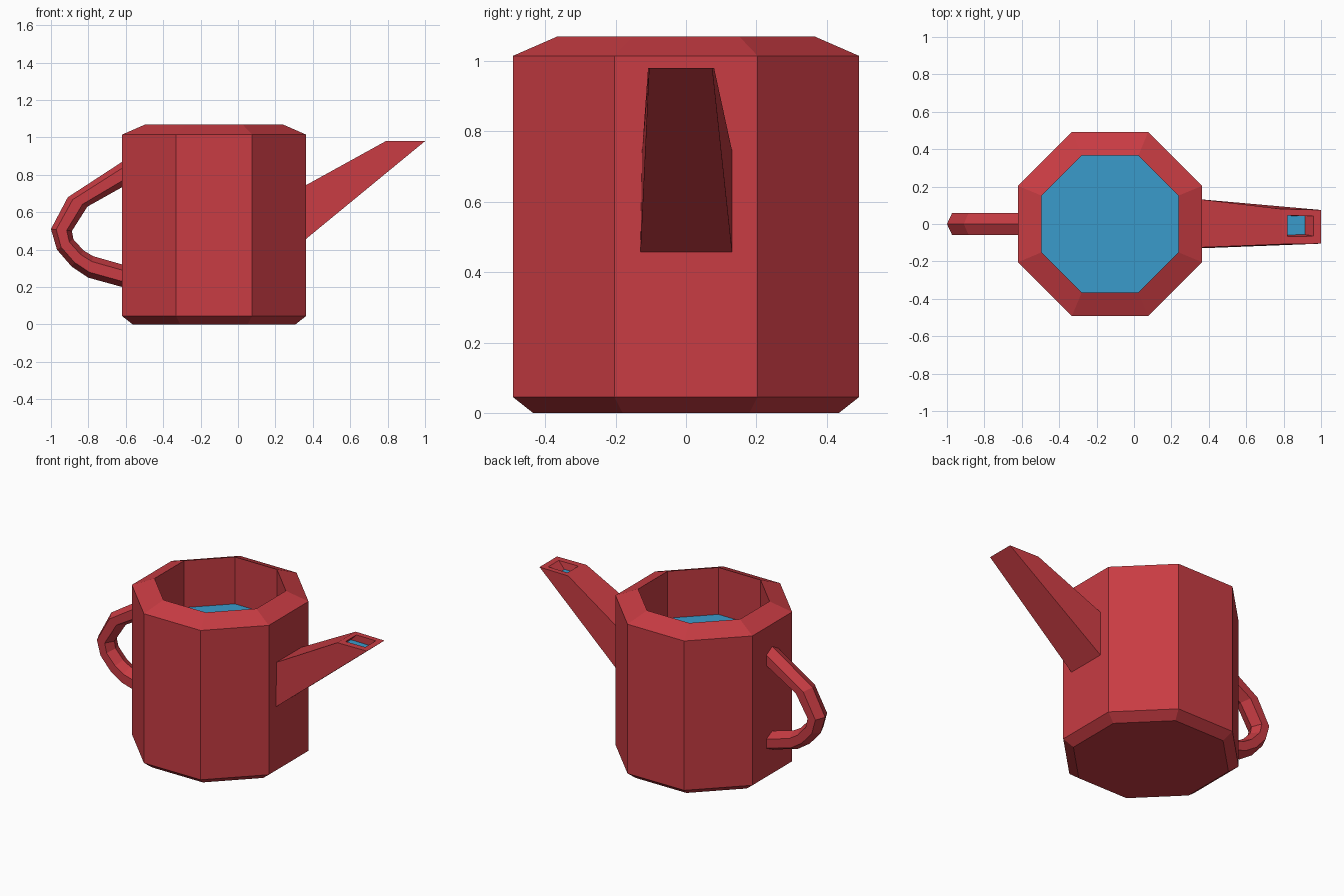
import bpy, math
from mathutils import Vector

if "Cube" in bpy.data.objects:
    bpy.data.objects.remove(bpy.data.objects["Cube"])


def material(name, color):
    m = bpy.data.materials.new(name)
    m.diffuse_color = (*color, 1)
    m.use_nodes = True
    m.node_tree.nodes["Principled BSDF"].inputs["Base Color"].default_value = m.diffuse_color
    return m


RED = material("red_paint", (0.58, 0.045, 0.056))
BLUE = material("water_blue", (0.042, 0.33, 0.60))


def make(name, verts, faces, mat):
    me = bpy.data.meshes.new(name)
    me.from_pydata([tuple(v) for v in verts], [], faces)
    me.materials.append(mat)
    me.update()
    ob = bpy.data.objects.new(name, me)
    bpy.context.collection.objects.link(ob)
    return ob


def bridge(rings, n):
    """Quads joining successive rings of n vertices."""
    return [(r * n + i, r * n + (i + 1) % n, (r + 1) * n + (i + 1) % n, (r + 1) * n + i)
            for r in range(rings - 1) for i in range(n)]


def octagon(apothem, z, cx=-0.128):
    r = apothem / math.cos(math.pi / 8)
    return [Vector((cx + r * math.cos((i + 0.5) * math.pi / 4),
                    r * math.sin((i + 0.5) * math.pi / 4), z)) for i in range(8)]


# Octagonal can: base bevel, wall, sloping rim, inner wall
WATER_Z = 0.765
profile = [(0.435, 0), (0.492, 0.045), (0.492, 1.015), (0.366, 1.07), (0.366, WATER_Z - 0.02)]
verts = [v for a, z in profile for v in octagon(a, z)]
make("can_body", verts, [tuple(range(7, -1, -1))] + bridge(len(profile), 8), RED)

# Water surface in the can
make("can_water", octagon(0.366, WATER_Z), [tuple(range(8))], BLUE)

# Spout: base section, flat tip, hole in the tip slanting down to the water
rings = [
    [(0.355, -0.13, 0.45), (0.355, 0.132, 0.45), (0.355, 0.132, 0.74), (0.355, -0.125, 0.74)],
    [(1.0, -0.105, 0.98), (1.0, 0.075, 0.98), (0.79, 0.08, 0.98), (0.79, -0.108, 0.98)],
    [(0.96, -0.065, 0.98), (0.96, 0.043, 0.98), (0.82, 0.045, 0.98), (0.82, -0.067, 0.98)],
    [(0.913, -0.056, 0.938), (0.913, 0.043, 0.938), (0.78, 0.045, 0.938), (0.78, -0.06, 0.938)],
]
verts = [v for r in rings for v in r]
make("spout", verts, [(3, 2, 1, 0)] + bridge(4, 4), RED)
make("spout_water", rings[3], [(0, 1, 2, 3)], BLUE)

# Handle: six-sided tube through pairs of (outer x, z, inner x, z) points
stations = [(-0.60, 0.882, -0.60, 0.745), (-0.91, 0.68, -0.805, 0.63), (-1.0, 0.51, -0.888, 0.50),
            (-0.968, 0.40, -0.88, 0.455), (-0.89, 0.31, -0.825, 0.395),
            (-0.80, 0.25, -0.775, 0.365), (-0.60, 0.195, -0.60, 0.315)]
verts = []
for ox, oz, ix, iz in stations:
    for t, y in ((0, 0), (0.25, 0.06), (0.75, 0.06), (1, 0), (0.75, -0.06), (0.25, -0.06)):
        verts.append((ox + (ix - ox) * t, y, oz + (iz - oz) * t))
n = len(stations)
faces = bridge(n, 6) + [tuple(range(5, -1, -1)), tuple(range((n - 1) * 6, n * 6))]
handle = make("handle", verts, faces, RED)

# Consistent outward normals on the handle
import bmesh
bm = bmesh.new()
bm.from_mesh(handle.data)
bmesh.ops.recalc_face_normals(bm, faces=bm.faces)
bm.to_mesh(handle.data)
bm.free()
